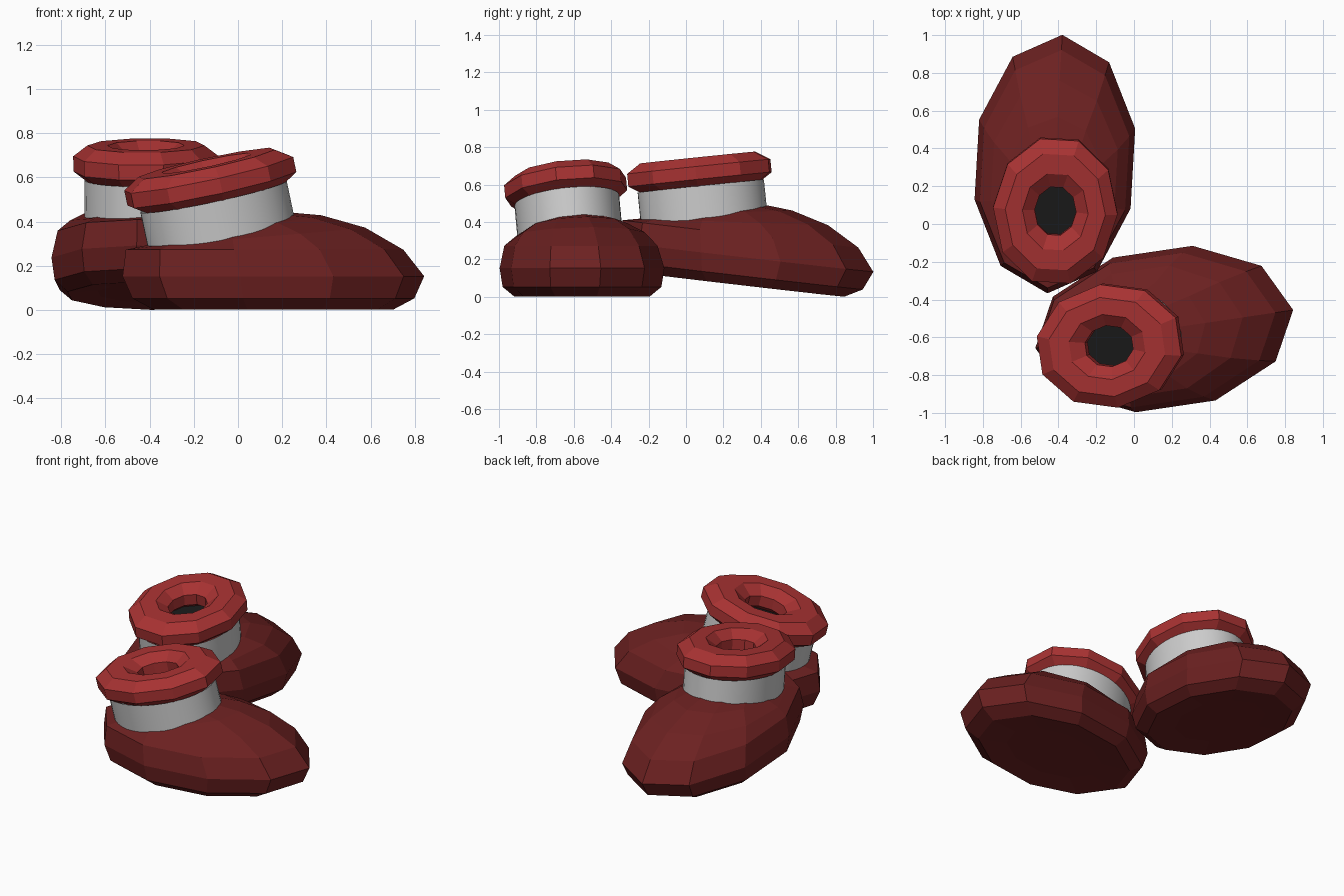
import bpy
from math import sin, cos, pi, radians
from mathutils import Matrix

if "Cube" in bpy.data.objects:
    bpy.data.objects.remove(bpy.data.objects["Cube"])

def material(name, rgb):
    m = bpy.data.materials.new(name)
    m.diffuse_color = (*rgb, 1)
    m.use_nodes = True
    m.node_tree.nodes["Principled BSDF"].inputs["Base Color"].default_value = m.diffuse_color
    return m

DARK_RED = material("dark_red", (0.15, 0.015, 0.015))
RED = material("red", (0.39, 0.032, 0.032))
BLACK = material("black", (0.01, 0.01, 0.01))

def loft(name, rings, sides, matrix, mat=None, offset=0.0, caps=True, closed=False):
    """Skin elliptical rings given as (centre x, radius x, radius y, z, slope)."""
    verts, faces = [], []
    for cx, a, b, z, slope in rings:
        for i in range(sides):
            t = 2 * pi * i / sides + offset
            verts.append((cx + a * cos(t), b * sin(t), z + slope * a * cos(t)))
    n = len(rings)
    for r in range(n if closed else n - 1):
        s = (r + 1) % n
        for i in range(sides):
            j = (i + 1) % sides
            faces.append((r * sides + i, r * sides + j, s * sides + j, s * sides + i))
    if caps:
        faces.append(tuple(reversed(range(sides))))
        faces.append(tuple(range((n - 1) * sides, n * sides)))
    mesh = bpy.data.meshes.new(name)
    mesh.from_pydata(verts, [], faces)
    mesh.update()
    ob = bpy.data.objects.new(name, mesh)
    bpy.context.collection.objects.link(ob)
    ob.matrix_world = matrix
    if mat:
        mesh.materials.append(mat)
    return ob

# Ten-sided foot, toe along local +x, sloping up to the ankle
FOOT = [(0.00, 0.35, 0.22, 0.010, 0), (0.00, 0.55, 0.36, 0.000, 0),
        (0.00, 0.645, 0.42, 0.05, 0), (0.00, 0.69, 0.435, 0.15, 0),
        (-0.04, 0.635, 0.405, 0.27, 0), (-0.08, 0.50, 0.345, 0.33, 0.08),
        (-0.12, 0.34, 0.26, 0.375, 0.15), (-0.20, 0.27, 0.20, 0.385, 0.20)]

# Eight-segment ring section for the padded cuff
CUFF = []
for k in range(8):
    t = 2 * pi * (k + 0.5) / 8
    r = 0.22 + 0.119 * cos(t)
    CUFF.append((0, r * 1.21, r, 0.09 * sin(t), 0))

def shoe(tag, loc, yaw, pitch, ankle_side, ankle_z, ankle_roll):
    base = (Matrix.Translation(loc) @ Matrix.Rotation(radians(yaw), 4, 'Z')
            @ Matrix.Rotation(radians(pitch), 4, 'Y'))
    ankle = (base @ Matrix.Translation((-0.295, ankle_side, ankle_z))
             @ Matrix.Rotation(radians(ankle_roll), 4, 'X')
             @ Matrix.Rotation(radians(-12.5), 4, 'Y'))
    loft(tag + "_foot", FOOT, 10, base, DARK_RED)
    # Padded cuff
    loft(tag + "_cuff", CUFF, 10, ankle, RED, pi / 10, caps=False, closed=True)
    # Smooth grey ankle band
    band = loft(tag + "_ankle_band",
                [(0, 0.34, 0.28, -0.30, 0), (0, 0.34, 0.28, -0.07, 0)],
                40, ankle, caps=False)
    for p in band.data.polygons:
        p.use_smooth = True
    # Dark floor seen through the opening
    loft(tag + "_opening", [(0, 0.28, 0.23, -0.10, 0), (0, 0.28, 0.23, -0.075, 0)],
         20, ankle, BLACK)

shoe("back_shoe", (-0.42, 0.30, 0.064), 86.7, 6.6, -0.017, 0.568, 0)
shoe("front_shoe", (0.16, -0.556, 0.003), 8.4, 0, -0.045, 0.58, 3.5)
